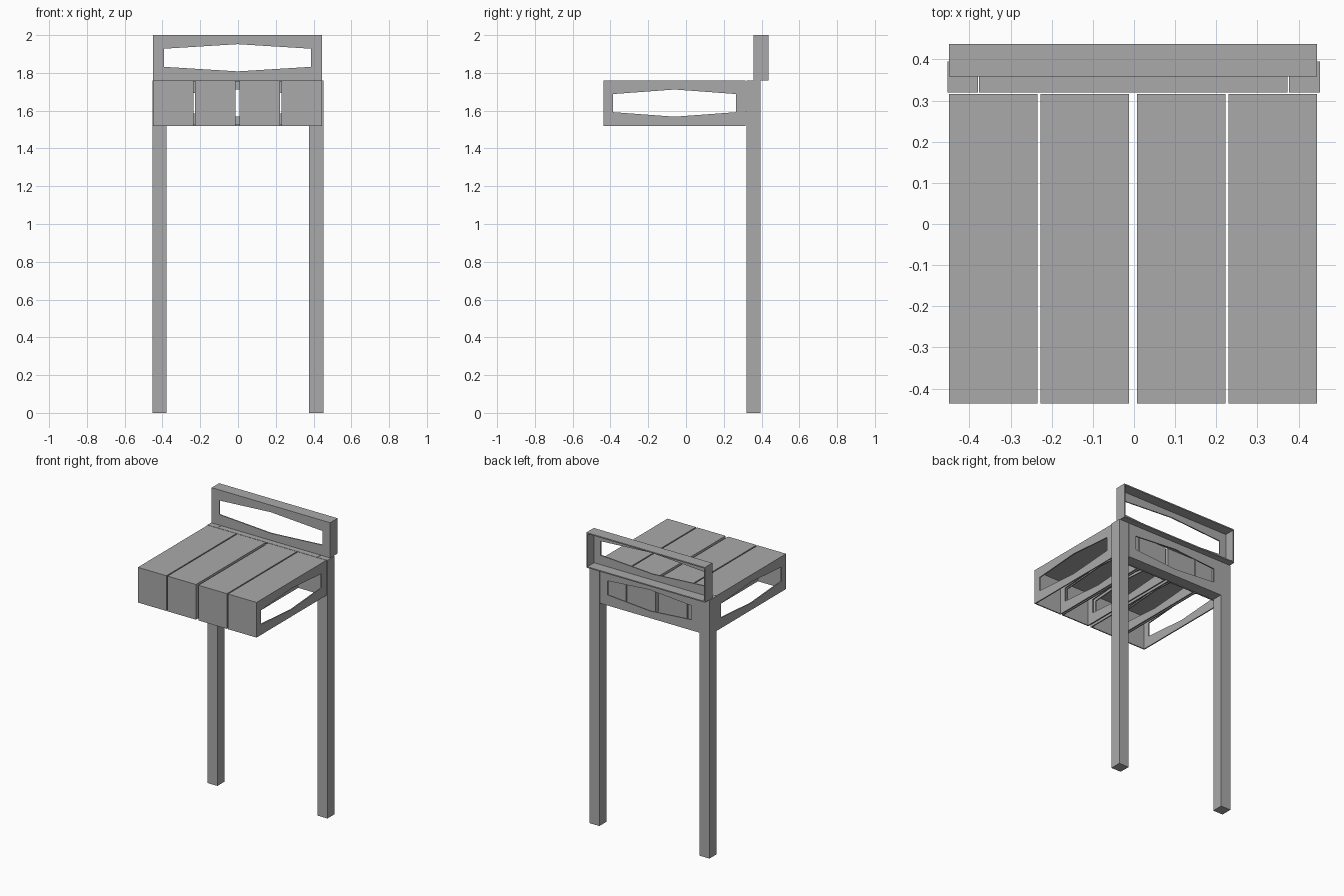
import bpy
import bmesh

cube = bpy.data.objects.get("Cube")
if cube:
    bpy.data.objects.remove(cube, do_unlink=True)

GREY = (0.4, 0.4, 0.4, 1)
material = bpy.data.materials.new("plain grey")
material.use_nodes = True
material.diffuse_color = GREY
material.node_tree.nodes["Principled BSDF"].inputs["Base Color"].default_value = GREY

X, Y, Z = 0, 1, 2
SHEET = 0.008       # sheet thickness
HOLE_MARGIN = 0.05  # from panel end to cutout


def finish(name, bm, centre):
    """Turn a bmesh into a coloured object placed at its centre."""
    bmesh.ops.recalc_face_normals(bm, faces=bm.faces)
    mesh = bpy.data.meshes.new(name)
    bm.to_mesh(mesh)
    bm.free()
    mesh.materials.append(material)
    obj = bpy.data.objects.new(name, mesh)
    obj.location = centre
    bpy.context.collection.objects.link(obj)
    return obj


def add_panel(bm, axis, lo, hi, holed):
    """Flat sheet across one axis, optionally with a long six-sided cutout."""
    b, c = [k for k in (X, Y, Z) if k != axis]

    def ring(points):
        loops = []
        for level in (lo[axis], hi[axis]):
            loop = []
            for u, v in points:
                co = [0, 0, 0]
                co[axis], co[b], co[c] = level, u, v
                loop.append(bm.verts.new(co))
            loops.append(loop)
        return loops

    def bridge(first, second):
        n = len(first)
        for i in range(n):
            j = (i + 1) % n
            bm.faces.new((first[i], first[j], second[j], second[i]))

    mid = (lo[b] + hi[b]) / 2
    outline = [(lo[b], lo[c]), (mid, lo[c]), (hi[b], lo[c]),
               (hi[b], hi[c]), (mid, hi[c]), (lo[b], hi[c])]
    near, far = ring(outline)
    bridge(near, far)
    if holed:
        w = (hi[b] - lo[b]) / 2 - HOLE_MARGIN
        end, peak = 0.048, 0.072
        hole = [(-w, -end), (0, -peak), (w, -end), (w, end), (0, peak), (-w, end)]
        hole_near, hole_far = ring([(mid + u, v) for u, v in hole])
        bridge(hole_near, hole_far)
        bridge(near, hole_near)
        bridge(far, hole_far)
    else:
        bm.faces.new(near)
        bm.faces.new(far)


def tray(name, centre, half, open_side, holed):
    """Five-sided sheet box with one open side and cutouts in the named sides."""
    bm = bmesh.new()
    for axis in (X, Y, Z):
        for sign in (-1, 1):
            if (axis, sign) == open_side:
                continue
            lo, hi = [-h for h in half], list(half)
            # Fit each sheet between the ones already standing
            for k in range(axis):
                if (k, -1) != open_side:
                    lo[k] += SHEET
                if (k, 1) != open_side:
                    hi[k] -= SHEET
            if sign > 0:
                lo[axis] = hi[axis] - SHEET
            else:
                hi[axis] = lo[axis] + SHEET
            add_panel(bm, axis, lo, hi, (axis, sign) in holed)
    return finish(name, bm, centre)


def post(name, centre, size):
    bm = bmesh.new()
    bmesh.ops.create_cube(bm, size=1)
    bmesh.ops.scale(bm, vec=size, verts=bm.verts)
    return finish(name, bm, centre)


# Seat: four hollow slats, open underneath, cutouts in their long sides
for i, x in enumerate((-0.3425, -0.1195, 0.1145, 0.3375)):
    tray(f"seat_slat_{i + 1}", (x, -0.06, 1.64), (0.1075, 0.376, 0.12),
         (Z, -1), {(X, -1), (X, 1)})

# Rear apron between the legs, open towards the seat
tray("rear_apron", (-0.002, 0.357, 1.64), (0.375, 0.038, 0.12), (Y, -1), {(Y, 1)})

# Backrest, open at the back
tray("backrest", (-0.002, 0.398, 1.88), (0.447, 0.04, 0.12), (Y, 1), {(Y, -1)})

# Rear legs
for side, x in (("right", -0.416), ("left", 0.414)):
    post(f"{side}_leg", (x, 0.357, 0.88), (0.075, 0.076, 1.76))
